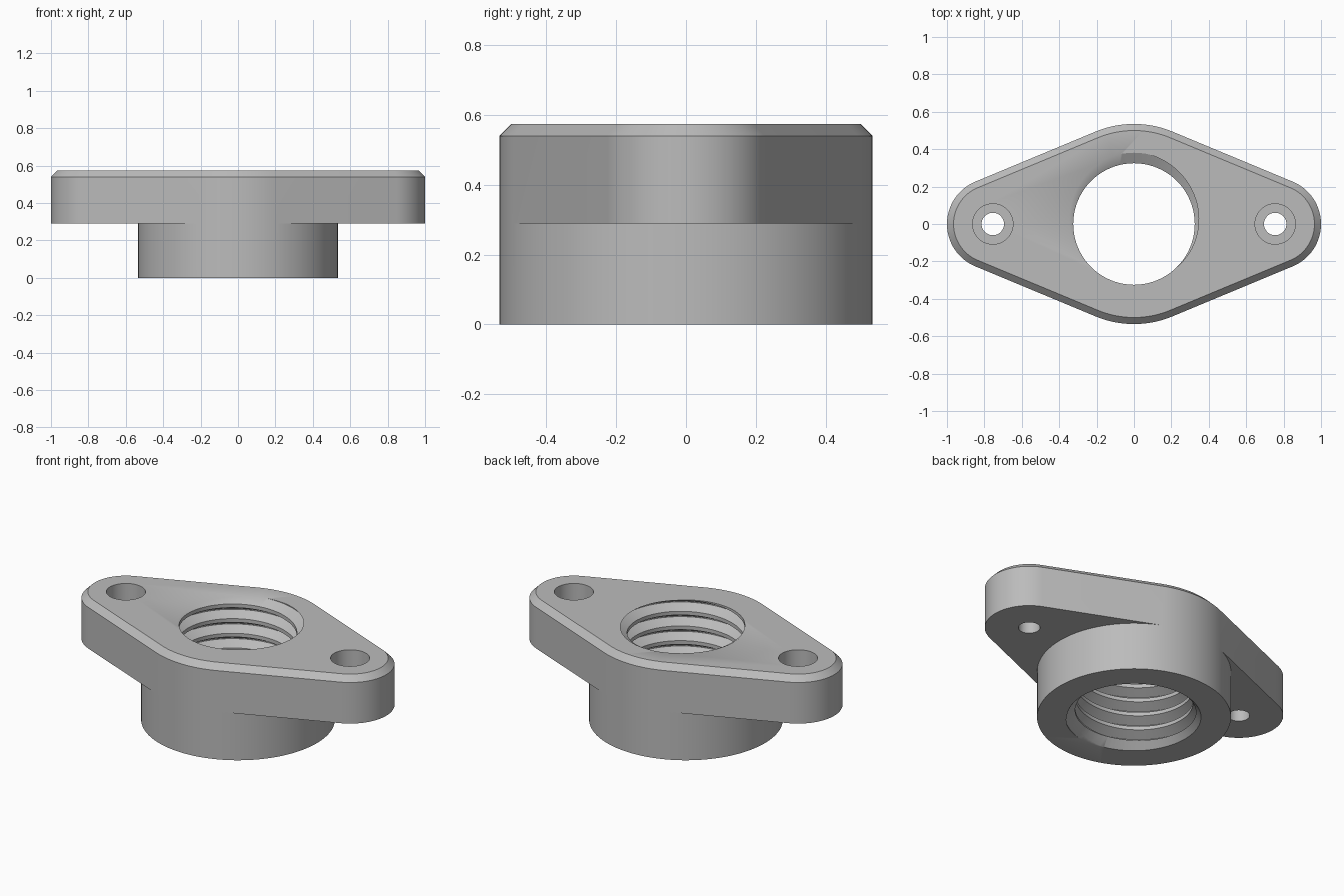
import bpy, bmesh
from math import acos, cos, sin, pi, tau

default = bpy.data.objects.get("Cube")
if default:
    bpy.data.objects.remove(default, do_unlink=True)

BOSS_R, EAR_R, EAR_X = 0.535, 0.245, 0.755
LEDGE, TOP, CHAMFER = 0.29, 0.575, 0.035
MINOR, MAJOR, PITCH = 0.325, 0.381, 0.0893
TANGENT = acos((BOSS_R - EAR_R) / EAR_X)

grey = bpy.data.materials.new("plain grey")
grey.use_nodes = True
colour = (0.5, 0.5, 0.5, 1)
grey.diffuse_color = colour
grey.node_tree.nodes["Principled BSDF"].inputs["Base Color"].default_value = colour


def arc(cx, r, a, b, steps):
    angles = [a + (b - a) * i / steps for i in range(steps + 1)]
    return [(cx + r * cos(t), r * sin(t)) for t in angles]


def outline(inset):
    """Rounded diamond: two ear arcs joined by tangents to the middle arcs."""
    t, big, small = TANGENT, BOSS_R - inset, EAR_R - inset
    return (arc(EAR_X, small, -t, t, 32) + arc(0, big, t, pi - t, 16)
            + arc(-EAR_X, small, pi - t, pi + t, 32) + arc(0, big, pi + t, tau - t, 16))


def make_object(name, bm):
    bmesh.ops.remove_doubles(bm, verts=bm.verts, dist=1e-5)
    bmesh.ops.recalc_face_normals(bm, faces=bm.faces)
    mesh = bpy.data.meshes.new(name)
    bm.to_mesh(mesh)
    bm.free()
    mesh.materials.append(grey)
    obj = bpy.data.objects.new(name, mesh)
    bpy.context.collection.objects.link(obj)
    return obj


def face(bm, points, z):
    bm.faces.new([bm.verts.new((x, y, z)) for x, y in points])


def wall(bm, lower, z0, upper, z1):
    n = len(lower)
    for i in range(n):
        j = (i + 1) % n
        quad = [(*lower[i], z0), (*lower[j], z0), (*upper[j], z1), (*upper[i], z1)]
        bm.faces.new([bm.verts.new(p) for p in quad])


# Flange and boss as one closed body
t = TANGENT
ring = (arc(0, BOSS_R, -t, t, 40)[:-1] + arc(0, BOSS_R, t, pi - t, 16)[:-1]
        + arc(0, BOSS_R, pi - t, pi + t, 40)[:-1] + arc(0, BOSS_R, pi + t, tau - t, 16)[:-1])
full = outline(0)
rim = outline(CHAMFER)
bm = bmesh.new()
face(bm, ring, 0)
wall(bm, ring, 0, ring, LEDGE)
wall(bm, full, LEDGE, full, TOP - CHAMFER)
wall(bm, full, TOP - CHAMFER, rim, TOP)
face(bm, rim, TOP)
# undersides of the two ears
for turn in (0, pi):
    ear_x = EAR_X * cos(turn)
    face(bm, arc(ear_x, EAR_R, turn - t, turn + t, 32)
         + arc(0, BOSS_R, turn + t, turn - t, 40), LEDGE)
body = make_object("threaded_flange", bm)


def cylinder_cutter(name, x, r0, z0, r1, z1, sides=64):
    bm = bmesh.new()
    low, high = arc(x, r0, 0, tau, sides)[:-1], arc(x, r1, 0, tau, sides)[:-1]
    face(bm, low, z0)
    face(bm, high, z1)
    wall(bm, low, z0, high, z1)
    return make_object(name, bm)


def thread_cutter():
    """Closed screw whose V-profile rows climb one pitch per turn."""
    steps, turns = 80, 11
    profile = [(-0.03, MAJOR), (0.03, MAJOR), (0.375, MINOR), (0.625, MINOR)]
    rows = [(k + s, r) for k in range(turns) for s, r in profile]
    n = len(profile)
    bm = bmesh.new()
    # root leaves the top face at the back
    start = TOP - PITCH * (turns - 3)
    grid = []
    for i in range(steps):
        a = pi / 2 + tau * i / steps
        grid.append([bm.verts.new((r * cos(a), r * sin(a), start + PITCH * (s + i / steps)))
                     for s, r in rows])
    for i in range(steps):
        here, nxt = grid[i], grid[(i + 1) % steps]
        shift = n if i == steps - 1 else 0
        for m in range(len(rows) - 1 - shift):
            bm.faces.new((here[m], nxt[m + shift], nxt[m + shift + 1], here[m + 1]))
    # close both ends with fans
    bottom = bm.verts.new((0, 0, start - PITCH))
    top = bm.verts.new((0, 0, start + PITCH * (turns + 1)))
    middle = start + PITCH * turns / 2
    for e in [e for e in bm.edges if e.is_boundary]:
        tip = bottom if e.verts[0].co.z < middle else top
        bm.faces.new((e.verts[0], e.verts[1], tip))
    bmesh.ops.triangulate(bm, faces=bm.faces)
    return make_object("thread_cutter", bm)


# Threaded bore, lead-in, and screw holes with counterbores
cutters = [thread_cutter(),
           cylinder_cutter("lead_in_cutter", 0, 0.40, -0.03, 0.32, 0.05, 80)]
for side, x in (("left", EAR_X), ("right", -EAR_X)):
    cutters.append(cylinder_cutter(side + "_screw_hole", x, 0.06, 0.2, 0.06, 0.7, 40))
    cutters.append(cylinder_cutter(side + "_counterbore", x, 0.108, TOP - 0.145, 0.108, 0.7, 48))

bpy.ops.object.select_all(action="DESELECT")
bpy.context.view_layer.objects.active = body
body.select_set(True)
for cutter in cutters:
    cutter.hide_render = True
    cut = body.modifiers.new(cutter.name, "BOOLEAN")
    cut.operation = "DIFFERENCE"
    cut.solver = "EXACT"
    cut.object = cutter
    bpy.ops.object.modifier_apply(modifier=cut.name)
    bpy.data.objects.remove(cutter, do_unlink=True)

bpy.ops.object.shade_smooth_by_angle(angle=pi / 6)
